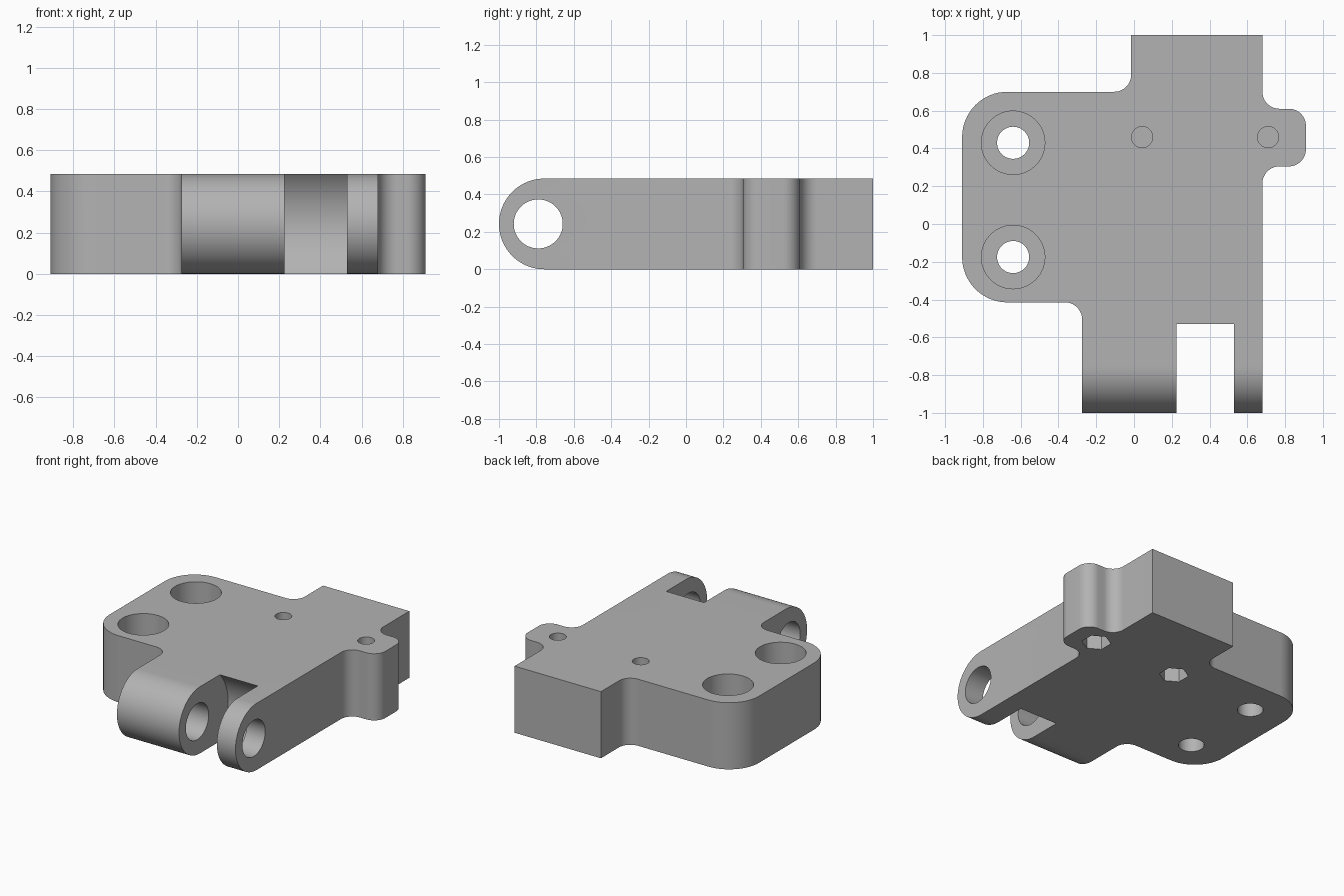
import bpy
import bmesh
from math import cos, sin, pi, radians
from mathutils import Vector

default_cube = bpy.data.objects.get("Cube")
if default_cube:
    bpy.data.objects.remove(default_cube, do_unlink=True)

HEIGHT = 0.485
MID = HEIGHT / 2
PIN_Y = -0.79


def circle(cx, cy, radius, count=64):
    """Points round a circle, the first one at +y."""
    return [(cx + radius * cos(pi / 2 + 2 * pi * i / count),
             cy + radius * sin(pi / 2 + 2 * pi * i / count)) for i in range(count)]


def rounded(corners, steps=16):
    """Polygon whose corners (x, y, radius) are right angles rounded by arcs."""
    points = []
    for i, (x, y, radius) in enumerate(corners):
        here = Vector((x, y))
        if radius == 0:
            points.append((x, y))
            continue
        before = (Vector(corners[i - 1][:2]) - here).normalized() * radius
        after = (Vector(corners[(i + 1) % len(corners)][:2]) - here).normalized() * radius
        center = here + before + after
        for k in range(steps + 1):
            t = pi / 2 * k / steps
            points.append(tuple(center - after * cos(t) - before * sin(t)))
    return points


def prism(name, points, low, high, along_x=False):
    """Extrude a flat profile along z, or a (y, z) profile along x."""
    def place(p, h):
        return (h, p[0], p[1]) if along_x else (p[0], p[1], h)
    bm = bmesh.new()
    base = bm.faces.new([bm.verts.new(place(p, low)) for p in points])
    extruded = bmesh.ops.extrude_face_region(bm, geom=[base])["geom"]
    shift = Vector((high - low, 0, 0)) if along_x else Vector((0, 0, high - low))
    bmesh.ops.translate(bm, vec=shift,
                        verts=[g for g in extruded if isinstance(g, bmesh.types.BMVert)])
    bmesh.ops.recalc_face_normals(bm, faces=bm.faces)
    mesh = bpy.data.meshes.new(name)
    bm.to_mesh(mesh)
    bm.free()
    obj = bpy.data.objects.new(name, mesh)
    bpy.context.collection.objects.link(obj)
    return obj


def combine(target, tool, operation="DIFFERENCE"):
    """Apply a boolean and discard the tool."""
    bpy.context.view_layer.objects.active = target
    mod = target.modifiers.new("cut", "BOOLEAN")
    mod.operation = operation
    mod.solver = "EXACT"
    mod.object = tool
    bpy.ops.object.modifier_apply(modifier=mod.name)
    bpy.data.objects.remove(tool, do_unlink=True)


# Plate outline, with filleted corners and side tab
BIG, SMALL = 0.24, 0.09
outline = rounded([
    (-0.275, -1, 0), (0.68, -1, 0),
    (0.68, 0.305, SMALL), (0.91, 0.305, SMALL),
    (0.91, 0.61, SMALL), (0.68, 0.61, SMALL),
    (0.68, 1, 0), (-0.015, 1, 0),
    (-0.015, 0.7, SMALL), (-0.91, 0.7, BIG),
    (-0.91, -0.415, BIG), (-0.275, -0.415, SMALL),
])
body = prism("hinge_plate", outline, 0, HEIGHT)

# Rounded nose of the hinge knuckles
nose = [(MID - 1 - MID * sin(pi * i / 48), MID + MID * cos(pi * i / 48)) for i in range(49)]
side = nose + [(1.1, 0), (1.1, HEIGHT)]
combine(body, prism("side_profile", side, -1.2, 1.2, True), "INTERSECT")

# Curved clearance slot between the knuckles, then the pin hole
combine(body, prism("slot", circle(PIN_Y, MID, 0.356, 96), 0.225, 0.53, True))
combine(body, prism("pin_hole", circle(PIN_Y, MID, 0.131), -1, 1, True))

# Counterbored mounting holes
for y in (0.43, -0.175):
    combine(body, prism("bolt_hole", circle(-0.64, y, 0.085), -0.1, 1))
    combine(body, prism("counterbore", circle(-0.64, y, 0.168), MID, 1))

# Screw holes above hexagonal nut pockets, split by a thin bridging layer
for x in (0.043, 0.71):
    combine(body, prism("screw_hole", circle(x, 0.46, 0.056, 48), 0.23, 1))
    combine(body, prism("nut_pocket", circle(x, 0.46, 0.097, 6), -0.1, 0.22))

# Grey finish
grey = bpy.data.materials.new("plain_grey")
grey.use_nodes = True
color = (0.45, 0.45, 0.45, 1)
grey.diffuse_color = color
grey.node_tree.nodes["Principled BSDF"].inputs["Base Color"].default_value = color
body.data.materials.clear()
body.data.materials.append(grey)

bpy.ops.object.select_all(action="DESELECT")
body.select_set(True)
bpy.context.view_layer.objects.active = body
bpy.ops.object.shade_smooth_by_angle(angle=radians(25))
